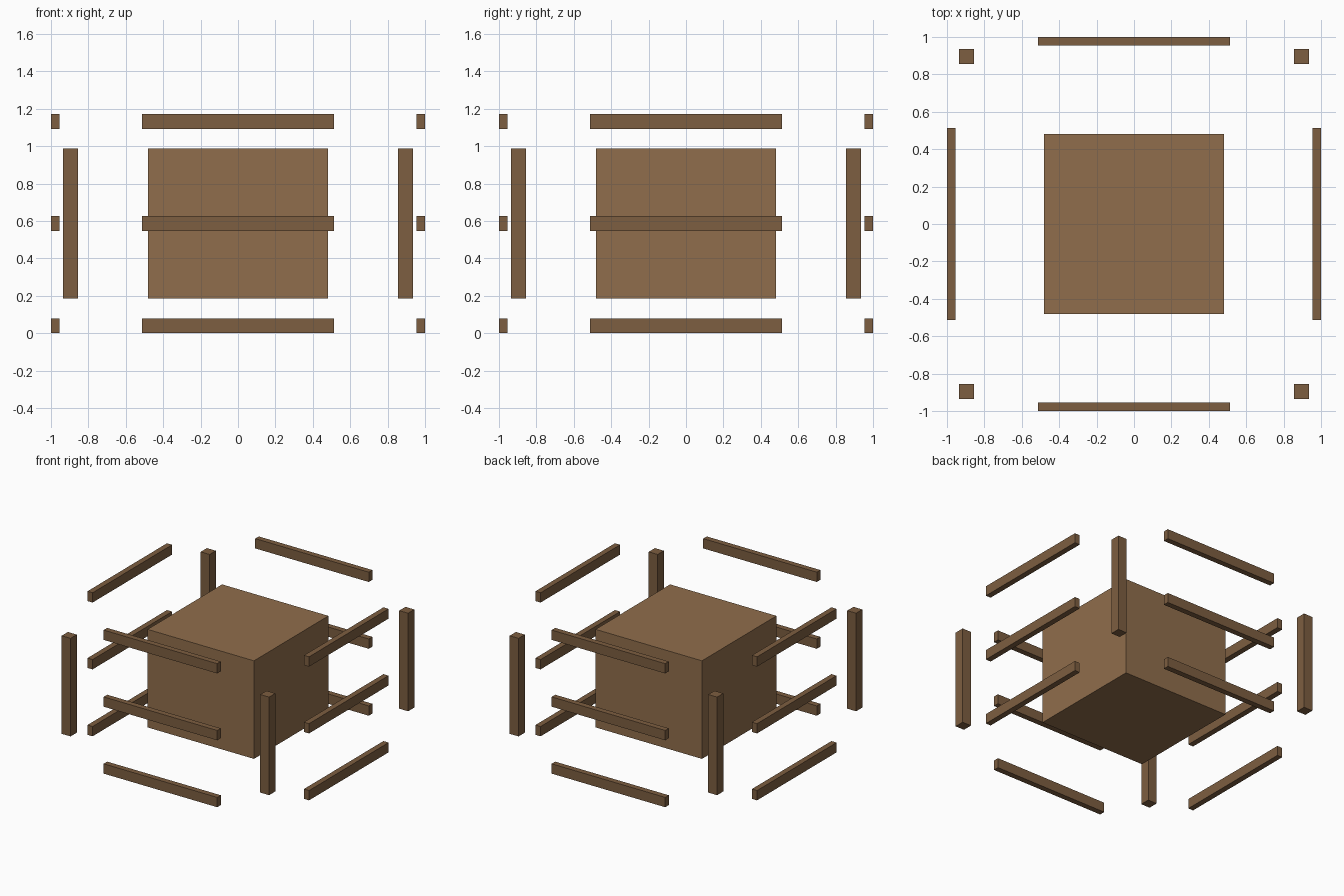
import bpy
from math import pi
from mathutils import Matrix

if "Cube" in bpy.data.objects:
    bpy.data.objects.remove(bpy.data.objects["Cube"])


def material(name, color):
    m = bpy.data.materials.new(name)
    m.diffuse_color = color
    m.use_nodes = True
    m.node_tree.nodes["Principled BSDF"].inputs["Base Color"].default_value = m.diffuse_color
    return m


core_wood = material("core_wood", (0.28, 0.155, 0.072, 1))
frame_wood = material("frame_wood", (0.205, 0.112, 0.052, 1))


def block(name, center, size, mat, turn=0):
    """Box placed at center, then swung around the z axis in quarter turns."""
    bpy.ops.mesh.primitive_cube_add(size=1)
    ob = bpy.context.object
    ob.name = name
    ob.data.transform(Matrix.Rotation(turn * pi / 2, 4, 'Z')
                      @ Matrix.Translation(center)
                      @ Matrix.Diagonal((*size, 1)))
    ob.data.materials.append(mat)
    return ob


# Solid crate body
block("crate_body", (0, 0, 0.587), (0.96, 0.96, 0.8), core_wood)

# Detached frame: one corner post and three rails per side
rail_heights = {"bottom": 0.04, "middle": 0.586, "top": 1.131}
for turn, side in enumerate(("front", "right", "back", "left")):
    block(f"corner_post_{turn + 1}", (0.896, -0.896, 0.587),
          (0.08, 0.08, 0.8), frame_wood, turn)
    for level, z in rail_heights.items():
        block(f"{side}_{level}_rail", (0, -0.977, z),
              (1.025, 0.046, 0.08), frame_wood, turn)
